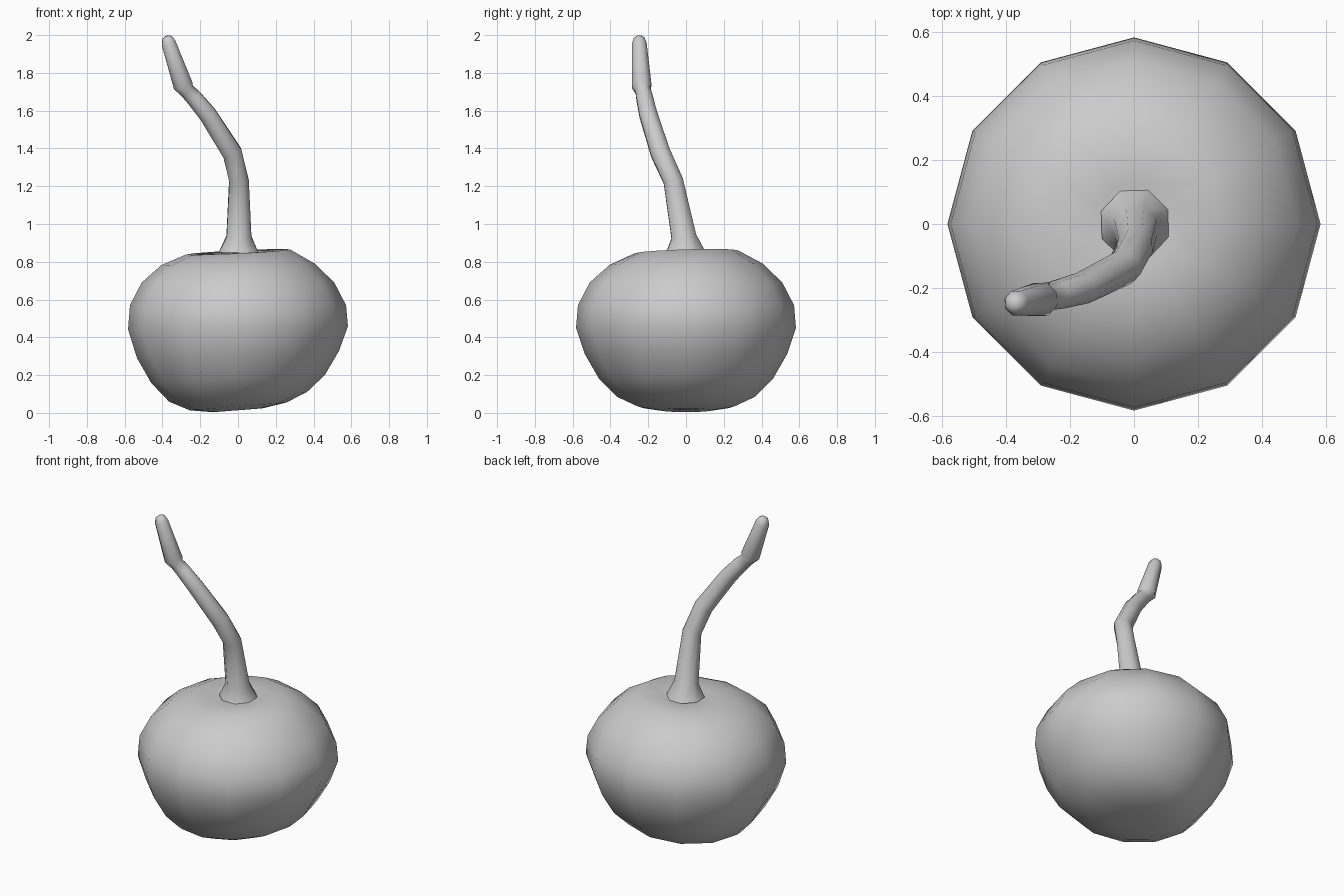
import bpy, math
from mathutils import Vector

if "Cube" in bpy.data.objects:
    bpy.data.objects.remove(bpy.data.objects["Cube"])


def skin(name, rings, angle):
    """Join closed rings of equal size with quads and cap both ends."""
    n = len(rings[0])
    verts = [v for ring in rings for v in ring]
    faces = [(k * n + i, k * n + (i + 1) % n,
              (k + 1) * n + (i + 1) % n, (k + 1) * n + i)
             for k in range(len(rings) - 1) for i in range(n)]
    faces.append(tuple(reversed(range(n))))
    faces.append(tuple(range(len(verts) - n, len(verts))))
    mesh = bpy.data.meshes.new(name)
    mesh.from_pydata(verts, [], faces)
    obj = bpy.data.objects.new(name, mesh)
    bpy.context.collection.objects.link(obj)
    bpy.context.view_layer.objects.active = obj
    obj.select_set(True)
    bpy.ops.object.shade_smooth_by_angle(angle=math.radians(angle))
    obj.select_set(False)
    return obj


# Round body: 12 sides, slightly lopsided (radius, height, tilt in x, tilt in y)
profile = [
    (.03, .016, .00, 0), (.13, .014, .08, 0), (.255, .034, .08, 0),
    (.365, .085, .07, 0), (.46, .18, .045, 0), (.535, .31, .035, 0),
    (.582, .45, .015, 0), (.572, .57, 0, 0), (.51, .69, 0, 0),
    (.405, .787, .01, .01), (.275, .852, .05, .03), (.13, .848, .04, 0),
    (.03, .835, 0, 0),
]
body = []
for r, z, tx, ty in profile:
    ring = []
    for i in range(12):
        a = i * math.tau / 12
        x, y = r * math.cos(a), r * math.sin(a)
        ring.append((x, y, z + tx * x + ty * y))
    body.append(ring)
skin("fruit_body", body, 70)

# Bent stalk: 8 sides, flared base and thicker end piece (x, y, z, radius)
path = [
    (.003, 0, .848, .113), (.005, -.012, .935, .071),
    (.005, -.068, 1.23, .056), (-.03, -.135, 1.375, .056),
    (-.16, -.2, 1.58, .051), (-.235, -.22, 1.67, .047),
    (-.27, -.228, 1.705, .043), (-.29, -.235, 1.732, .056),
    (-.367, -.247, 1.957, .041), (-.373, -.249, 1.985, .030),
    (-.376, -.25, 1.996, .012),
]
points = [Vector(p[:3]) for p in path]
stalk = []
for k, p in enumerate(points):
    d = points[min(k + 1, len(points) - 1)] - points[max(k - 1, 0)]
    if k == 0:
        d = Vector((0, 0, 1))
    turn = Vector((0, 0, 1)).rotation_difference(d)
    stalk.append([
        p + turn @ (path[k][3] * Vector((math.cos(a), math.sin(a), 0)))
        for a in (math.radians(24) + i * math.tau / 8 for i in range(8))])
skin("stalk", stalk, 70)
